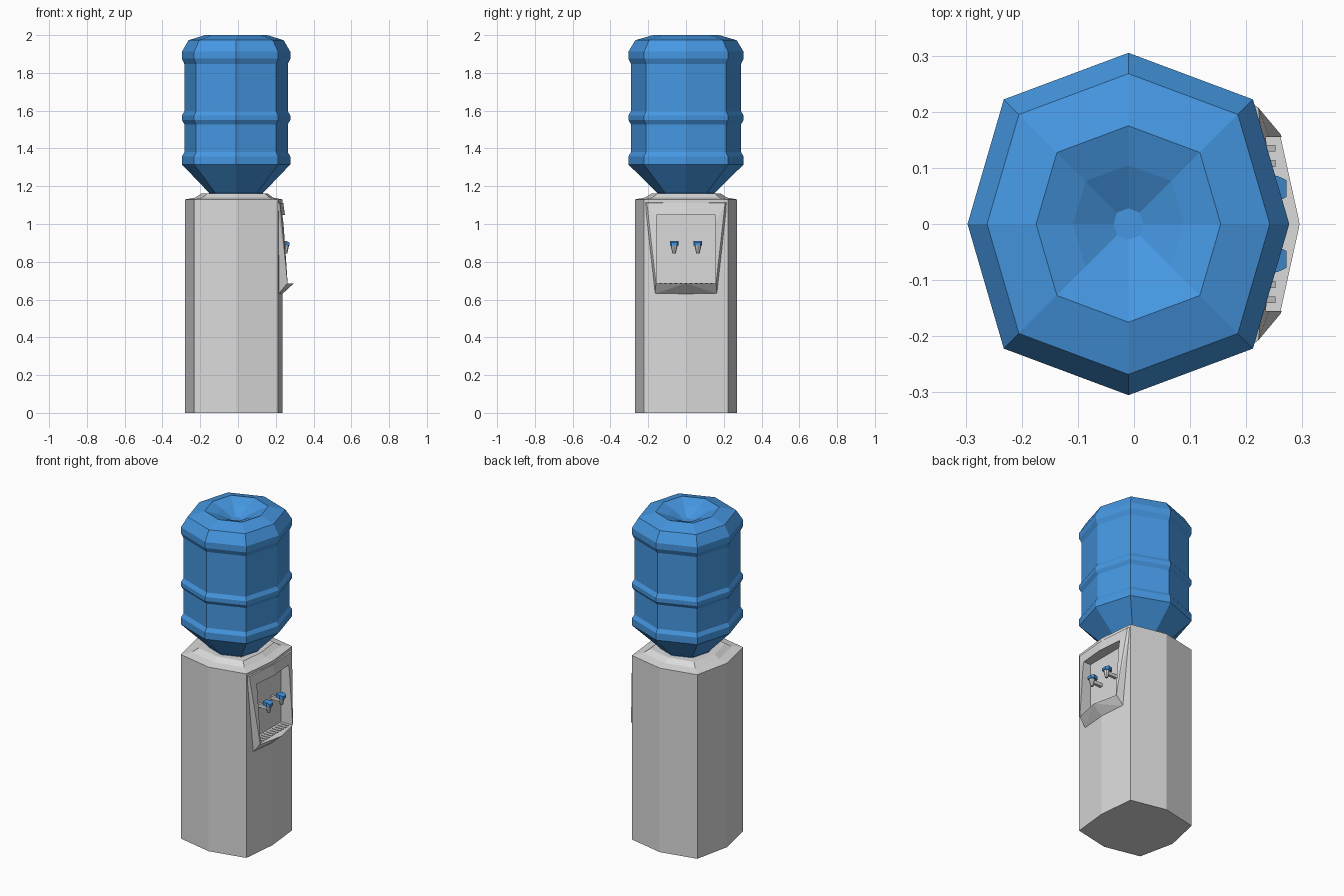
import bpy, bmesh
from mathutils import Vector

if "Cube" in bpy.data.objects:
    bpy.data.objects.remove(bpy.data.objects["Cube"])


def material(name, rgb):
    m = bpy.data.materials.new(name)
    m.diffuse_color = (*rgb, 1)
    m.use_nodes = True
    m.node_tree.nodes["Principled BSDF"].inputs["Base Color"].default_value = m.diffuse_color
    return m


GREY = material("light grey plastic", (0.70, 0.70, 0.70))
BLUE = material("clear blue plastic", (0.06, 0.31, 0.76))
SLOT = material("slot grey", (0.48, 0.48, 0.48))
CX = -0.01  # axis of the bottle and the cabinet


def finish(bm, name, mat):
    bmesh.ops.recalc_face_normals(bm, faces=bm.faces)
    me = bpy.data.meshes.new(name)
    bm.to_mesh(me)
    bm.free()
    me.materials.append(mat)
    ob = bpy.data.objects.new(name, me)
    bpy.context.collection.objects.link(ob)
    return ob


def octagon(front, back, side, diag):
    """Slightly uneven octagon: reach to +x, -x, y and the diagonals."""
    return [(front, 0), (diag, diag), (0, side), (-diag, diag),
            (-back, 0), (-diag, -diag), (0, -side), (diag, -diag)]


def loft(name, section, rings, mat):
    """Stack scaled copies of a section; rings are (scale, z)."""
    bm = bmesh.new()
    loops = [[bm.verts.new((CX + x * s, y * s, z)) for x, y in section]
             for s, z in rings]
    n = len(section)
    for a, b in zip(loops, loops[1:]):
        for i in range(n):
            j = (i + 1) % n
            bm.faces.new((a[i], a[j], b[j], b[i]))
    bm.faces.new(loops[0][::-1])
    bm.faces.new(loops[-1])
    return finish(bm, name, mat)


def hull(name, points, mat):
    bm = bmesh.new()
    for p in points:
        bm.verts.new(p)
    res = bmesh.ops.convex_hull(bm, input=bm.verts)
    loose = [v for v in bm.verts if not v.link_faces]
    bmesh.ops.delete(bm, geom=loose, context='VERTS')
    bmesh.ops.dissolve_limit(bm, angle_limit=0.01, verts=bm.verts, edges=bm.edges)
    return finish(bm, name, mat)


def box(name, lo, hi, mat):
    return hull(name, [(x, y, z) for x in (lo[0], hi[0])
                       for y in (lo[1], hi[1]) for z in (lo[2], hi[2])], mat)


def boolean(target, tool, op):
    m = target.modifiers.new(op, 'BOOLEAN')
    m.operation, m.object, m.solver = op, tool, 'EXACT'
    bpy.context.view_layer.objects.active = target
    bpy.ops.object.modifier_apply(modifier=m.name)
    bpy.data.objects.remove(tool)


# Water bottle: ribbed octagonal drum with a dished top
loft("water_bottle", octagon(0.94, 0.94, 1.0, 0.728), [
    (0.152, 1.15), (0.152, 1.165), (0.305, 1.315), (0.305, 1.358),
    (0.291, 1.38), (0.291, 1.528), (0.305, 1.55), (0.305, 1.575),
    (0.291, 1.597), (0.291, 1.846), (0.305, 1.875), (0.305, 1.912),
    (0.268, 1.973), (0.175, 2.0), (0.105, 1.975), (0.028, 1.935)], BLUE)

# Cabinet with sloped lid and neck collar
cabinet = loft("cabinet", octagon(0.245, 0.27, 0.27, 0.222), [
    (1, 0), (1, 1.13), (0.80, 1.14), (0.68, 1.162)], GREY)

# Protruding dispenser bezel, joined to the cabinet
pts = [(0.24, 0, 1.11), (0.297, 0, 0.687), (0.235, 0, 0.63)]
for s in (1, -1):
    pts += [(0.207, s * 0.218, 1.115), (0.222, s * 0.207, 1.11),
            (0.262, s * 0.159, 0.687), (0.215, s * 0.164, 0.63),
            (0.14, s * 0.21, 1.11), (0.14, s * 0.155, 0.64)]
boolean(cabinet, hull("bezel", pts, GREY), 'UNION')

# Recess cut above the drip tray
cutter = box("recess_cutter", (0.185, -0.155, 0.685), (0.4, 0.155, 1.047), GREY)
cutter.hide_render = True
boolean(cabinet, cutter, 'DIFFERENCE')

# Drip tray slots
for i in range(11):
    y = (i - 5) * 0.027
    box(f"drip_slot_{i}", (0.198, y - 0.006, 0.682), (0.252, y + 0.006, 0.688), SLOT)

# Two taps: arm, tapered spout and blue lever
for side, s in (("left", -1), ("right", 1)):
    y = s * 0.063
    box(f"{side}_tap_arm", (0.18, y - 0.009, 0.862), (0.25, y + 0.009, 0.882), GREY)
    hull(f"{side}_tap_spout",
         [(0.252 + dx * r, y + dy * r, z) for r, z in ((0.009, 0.843), (0.018, 0.885))
          for dx, dy in octagon(1, 1, 1, 0.707)], GREY)
    hull(f"{side}_tap_lever",
         [(x, y + t * w, z) for x, w, z in
          ((0.225, 0.014, 0.886), (0.225, 0.014, 0.910), (0.255, 0.023, 0.886),
           (0.255, 0.023, 0.910), (0.272, 0.015, 0.886), (0.272, 0.015, 0.902))
          for t in (-1, 1)], BLUE)
